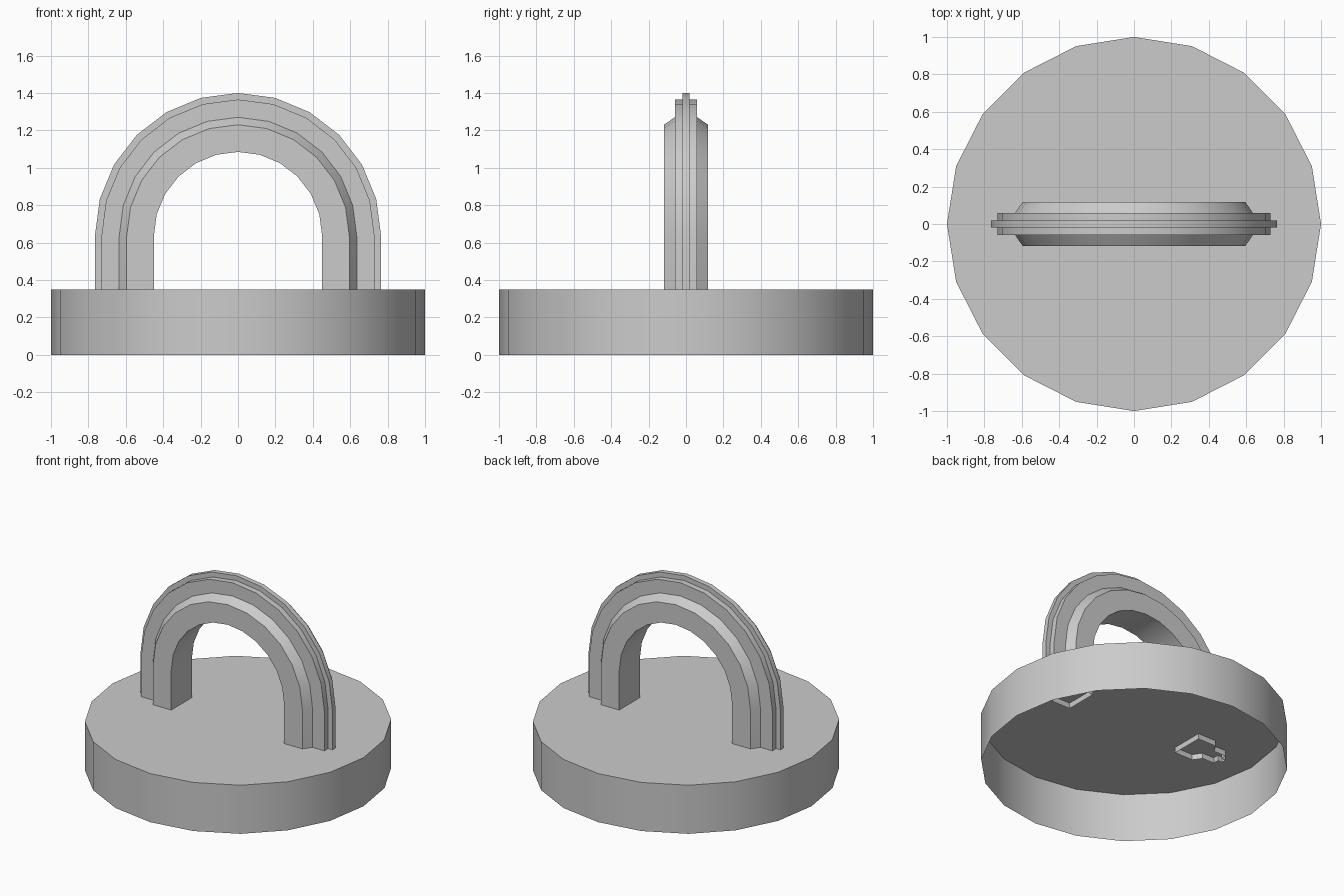
import bpy, bmesh
from math import sin, cos, pi, radians

if "Cube" in bpy.data.objects:
    bpy.data.objects.remove(bpy.data.objects["Cube"])

BASE_TOP = 0.35
ARCH_Z = 0.635      # centre of the half circle
LEG_END = 0.31      # legs poke slightly through the base top


def add_object(name, bm):
    bmesh.ops.recalc_face_normals(bm, faces=bm.faces)
    mesh = bpy.data.meshes.new(name)
    bm.to_mesh(mesh)
    bm.free()
    ob = bpy.data.objects.new(name, mesh)
    bpy.context.collection.objects.link(ob)
    bpy.ops.object.select_all(action='DESELECT')
    ob.select_set(True)
    bpy.context.view_layer.objects.active = ob
    bpy.ops.object.shade_smooth_by_angle(angle=radians(30))
    return ob


# Base: 20-sided shell with a closed top and an open underside
bm = bmesh.new()
n = 20
ring = [(cos(2 * pi * i / n), sin(2 * pi * i / n)) for i in range(n)]
low = [bm.verts.new((x, y, 0)) for x, y in ring]
top = [bm.verts.new((x, y, BASE_TOP)) for x, y in ring]
for i in range(n):
    j = (i + 1) % n
    bm.faces.new((low[i], low[j], top[j], top[i]))
bm.faces.new(top)
add_object("base", bm)

# Arch: stepped profile (radius, half depth) swept up, over and down, open ends
half = [(0.45, 0.118), (0.595, 0.118), (0.635, 0.06),
        (0.73, 0.06), (0.73, 0.018), (0.765, 0.018)]
profile = half + [(r, -y) for r, y in reversed(half)]
steps = 12
path = [(0.0, LEG_END)] + [(pi * i / steps, ARCH_Z) for i in range(steps + 1)] + [(pi, LEG_END)]

bm = bmesh.new()
rows = [[bm.verts.new((r * cos(a), y, z + r * sin(a))) for r, y in profile]
        for a, z in path]
m = len(profile)
for a, b in zip(rows, rows[1:]):
    for i in range(m):
        j = (i + 1) % m
        bm.faces.new((a[i], a[j], b[j], b[i]))
add_object("arch_handle", bm)
